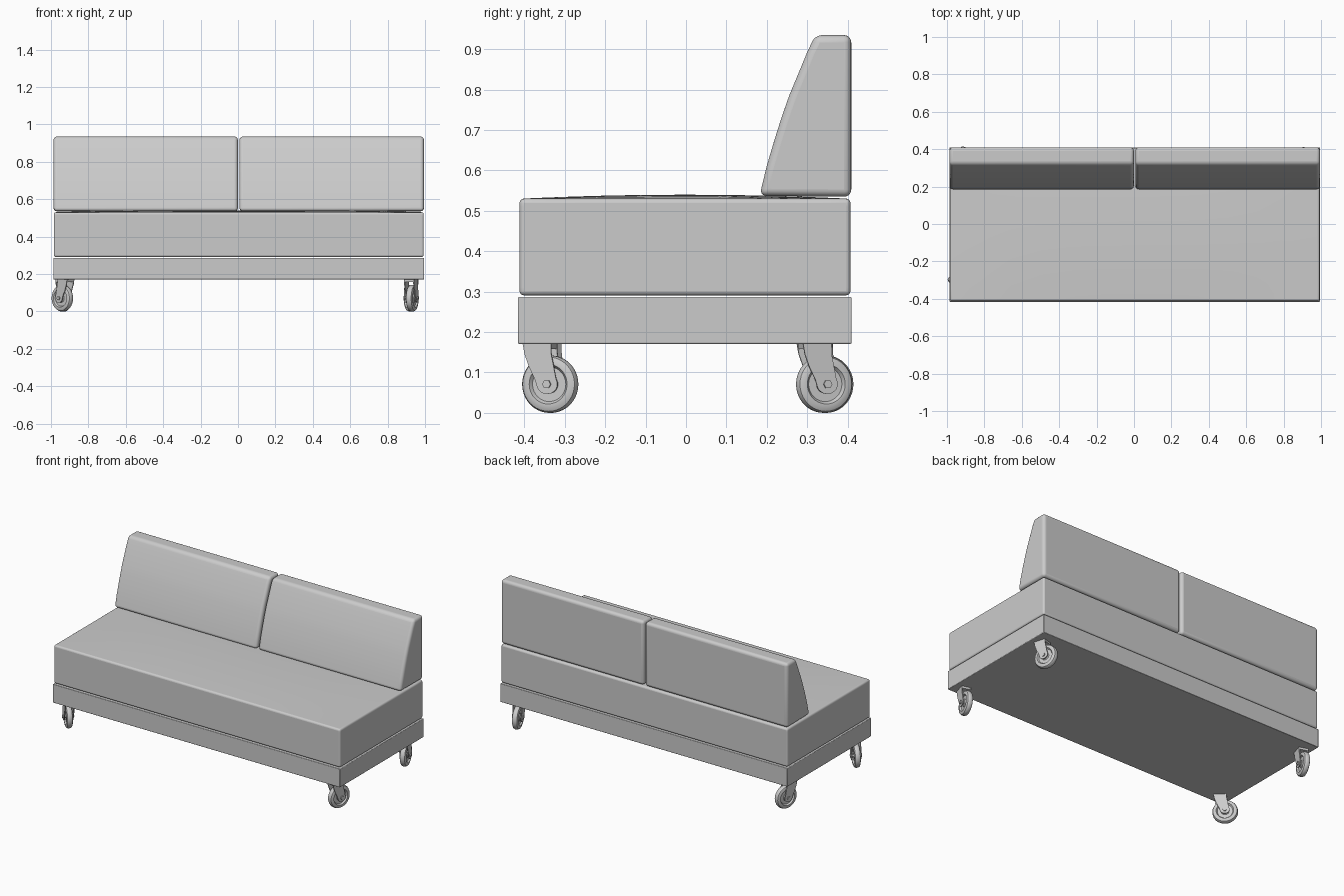
import bpy, bmesh
from math import radians, cos, sin, pi
from mathutils import Matrix, Vector

if "Cube" in bpy.data.objects:
    bpy.data.objects.remove(bpy.data.objects["Cube"])


def finish(bm, name, bevel=0.0, segments=3):
    bmesh.ops.remove_doubles(bm, verts=bm.verts, dist=1e-5)
    bmesh.ops.recalc_face_normals(bm, faces=bm.faces)
    me = bpy.data.meshes.new(name)
    bm.to_mesh(me)
    bm.free()
    ob = bpy.data.objects.new(name, me)
    bpy.context.collection.objects.link(ob)
    if bevel:
        mod = ob.modifiers.new("Bevel", 'BEVEL')
        mod.width, mod.segments = bevel, segments
        mod.limit_method, mod.angle_limit = 'ANGLE', radians(35)
    bpy.ops.object.select_all(action='DESELECT')
    ob.select_set(True)
    bpy.context.view_layer.objects.active = ob
    bpy.ops.object.shade_smooth_by_angle(angle=radians(35))
    return ob


def add_box(bm, lo, hi):
    lo, hi = Vector(lo), Vector(hi)
    m = Matrix.Translation((lo + hi) / 2) @ Matrix.Diagonal((*(hi - lo), 1))
    bmesh.ops.create_cube(bm, size=1, matrix=m)


def add_prism(bm, yz, x0, x1):
    """Extrude a (y, z) outline along x."""
    f = bm.faces.new([bm.verts.new((x0, y, z)) for y, z in yz])
    ext = bmesh.ops.extrude_face_region(bm, geom=[f], use_keep_orig=True)
    verts = [g for g in ext['geom'] if isinstance(g, bmesh.types.BMVert)]
    bmesh.ops.translate(bm, verts=verts, vec=(x1 - x0, 0, 0))


# Base platform
bm = bmesh.new()
add_box(bm, (-0.987, -0.416, 0.171), (0.995, 0.41, 0.287))
finish(bm, "base_platform", 0.003, 2)

# Seat cushion with a softly crowned top
bm = bmesh.new()
lo, hi = Vector((-0.985, -0.412, 0.291)), Vector((0.993, 0.407, 0.53))
add_box(bm, lo, hi)
bmesh.ops.subdivide_edges(bm, edges=bm.edges[:], cuts=11, use_grid_fill=True)
mid, half = (lo + hi) / 2, (hi - lo) / 2
for v in bm.verts:
    if v.co.z > hi.z - 1e-4:
        u, w = (v.co.x - mid.x) / half.x, (v.co.y - mid.y) / half.y
        v.co.z += 0.01 * (1 - u ** 4) * (1 - w ** 2)
finish(bm, "seat_cushion", 0.011, 4)

# Two wedge-shaped back cushions
wedge = [(0.182, 0.537), (0.200, 0.612), (0.219, 0.676), (0.237, 0.733),
         (0.256, 0.787), (0.279, 0.842), (0.300, 0.893), (0.320, 0.935),
         (0.409, 0.935), (0.409, 0.535)]
for side, x0, x1 in (("left", -0.986, -0.001), ("right", 0.008, 0.994)):
    bm = bmesh.new()
    add_prism(bm, wedge, x0, x1)
    finish(bm, "back_cushion_" + side, 0.018, 5)

# Caster parts in local space: axle along x, wheel trailing towards +y
R = 0.071
half_wheel = [(0.014, 0.0), (0.014, 0.018), (0.009, 0.023), (0.009, 0.043),
              (0.018, 0.049), (0.018, 0.058), (0.014, 0.067), (0.006, R)]
wheel_profile = half_wheel + [(-x, r) for x, r in reversed(half_wheel)]
cheek = [(-0.063, 0.172), (-0.058, 0.145), (-0.047, 0.115), (-0.031, 0.082)]
cheek += [(0.027 * cos(a), R + 0.027 * sin(a) * 0.9)
          for a in [radians(d) for d in range(190, 391, 20)]]
cheek += [(0.018, 0.11), (0.011, 0.145), (0.010, 0.172)]


def build_wheel(bm):
    vs = [bm.verts.new((x, 0, r)) for x, r in wheel_profile]
    es = [bm.edges.new(p) for p in zip(vs, vs[1:])]
    bmesh.ops.spin(bm, geom=vs + es, cent=(0, 0, 0), axis=(1, 0, 0),
                   angle=2 * pi, steps=40)
    bmesh.ops.translate(bm, verts=bm.verts, vec=(0, 0, R))


def build_fork(bm):
    for s in (-1, 1):
        add_prism(bm, cheek, s * 0.023, s * 0.028)
    add_box(bm, (-0.024, -0.060, 0.158), (0.024, 0.009, 0.172))


def build_axle(bm):
    turn = Matrix.Translation((0, 0, R)) @ Matrix.Rotation(pi / 2, 4, 'Y')
    for sides, rad, length in ((16, 0.006, 0.06), (6, 0.011, 0.068)):
        bmesh.ops.create_cone(bm, cap_ends=True, segments=sides, radius1=rad,
                              radius2=rad, depth=length, matrix=turn)


# Four swivelled casters: wheel centre and heading
for name, x, y, heading in (("front_right", 0.932, -0.336, -17),
                            ("back_right", 0.920, 0.342, 17),
                            ("front_left", -0.939, -0.335, 45),
                            ("back_left", -0.930, 0.345, -18)):
    place = Matrix.Translation((x, y, 0)) @ Matrix.Rotation(radians(heading), 4, 'Z')
    for part, build in (("wheel", build_wheel), ("fork", build_fork), ("axle", build_axle)):
        bm = bmesh.new()
        build(bm)
        finish(bm, f"{name}_caster_{part}").matrix_world = place
